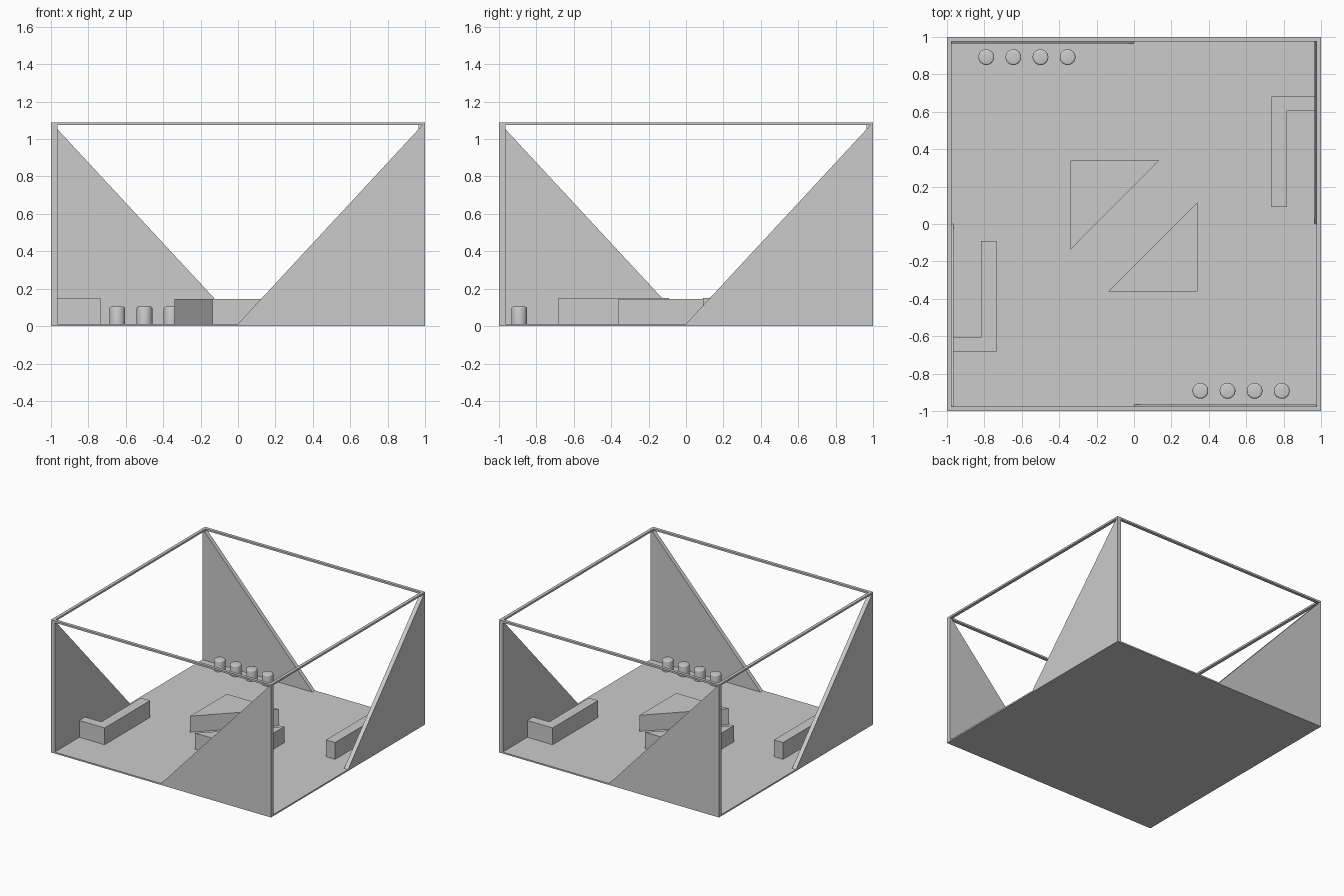
import bpy, bmesh
from math import pi
from mathutils import Matrix

if "Cube" in bpy.data.objects:
    bpy.data.objects.remove(bpy.data.objects["Cube"])

FLOOR, TOP = 0.012, 1.09


def finish(bm, name):
    bmesh.ops.recalc_face_normals(bm, faces=bm.faces)
    me = bpy.data.meshes.new(name)
    bm.to_mesh(me)
    bm.free()
    ob = bpy.data.objects.new(name, me)
    bpy.context.collection.objects.link(ob)
    return ob


def prism(name, points, vec, turn=0.0):
    """Extrude a closed 3D outline along vec, then turn it about z."""
    bm = bmesh.new()
    face = bm.faces.new([bm.verts.new(p) for p in points])
    geom = bmesh.ops.extrude_face_region(bm, geom=[face])["geom"]
    bmesh.ops.translate(bm, vec=vec, verts=[g for g in geom if isinstance(g, bmesh.types.BMVert)])
    bm.transform(Matrix.Rotation(turn, 4, 'Z'))
    return finish(bm, name)


def flat(outline, z):
    return [(x, y, z) for x, y in outline]


def square(r):
    return [(-r, -r), (r, -r), (r, r), (-r, r)]


# Floor slab
prism("floor", flat(square(1), 0), (0, 0, FLOOR))

# Four triangular walls, one per side, in a pinwheel
for i, side in enumerate(("front", "right", "back", "left")):
    prism(side + "_wall", [(0, -1, FLOOR), (1, -1, FLOOR), (1, -1, TOP)],
          (0, 0.035, 0), i * pi / 2)

# Square ring along the top of the walls
bm = bmesh.new()
loops = [[bm.verts.new(p) for p in flat(square(r), z)]
         for r, z in ((1, TOP - 0.015), (1, TOP), (0.975, TOP), (0.975, TOP - 0.015))]
for a, b in zip(loops, loops[1:] + loops[:1]):
    for j in range(4):
        k = (j + 1) % 4
        bm.faces.new((a[j], a[k], b[k], b[j]))
finish(bm, "top_frame")

# L-shaped benches against the left and right walls
bench = [(-0.965, -0.682), (-0.735, -0.682), (-0.735, -0.092),
         (-0.818, -0.092), (-0.818, -0.606), (-0.965, -0.606)]
prism("left_bench", flat(bench, FLOOR), (0, 0, 0.15 - FLOOR))
prism("right_bench", flat(bench, FLOOR), (0, 0, 0.15 - FLOOR), pi)

# Two triangular platforms in the middle
prism("back_platform", flat([(-0.34, 0.34), (-0.34, -0.137), (0.135, 0.34)], 0.001), (0, 0, 0.144))
prism("front_platform", flat([(0.34, -0.36), (0.34, 0.118), (-0.137, -0.36)], 0.001), (0, 0, 0.144))

# Two rows of round stools with softened top rims
for row, s in (("front", 1), ("back", -1)):
    for i in range(4):
        bm = bmesh.new()
        bmesh.ops.create_cone(bm, cap_ends=True, segments=32, radius1=0.042, radius2=0.042, depth=0.103)
        bmesh.ops.translate(bm, vec=(s * (0.355 + i * 0.145), -s * 0.892, 0.0525), verts=bm.verts)
        rim = [e for e in bm.edges if all(v.co.z > 0.1 for v in e.verts)]
        bmesh.ops.bevel(bm, geom=rim, offset=0.01, segments=3, profile=0.5, affect='EDGES')
        ob = finish(bm, f"{row}_stool_{i + 1}")
        bpy.ops.object.select_all(action='DESELECT')
        ob.select_set(True)
        bpy.context.view_layer.objects.active = ob
        bpy.ops.object.shade_smooth_by_angle(angle=pi / 5)
